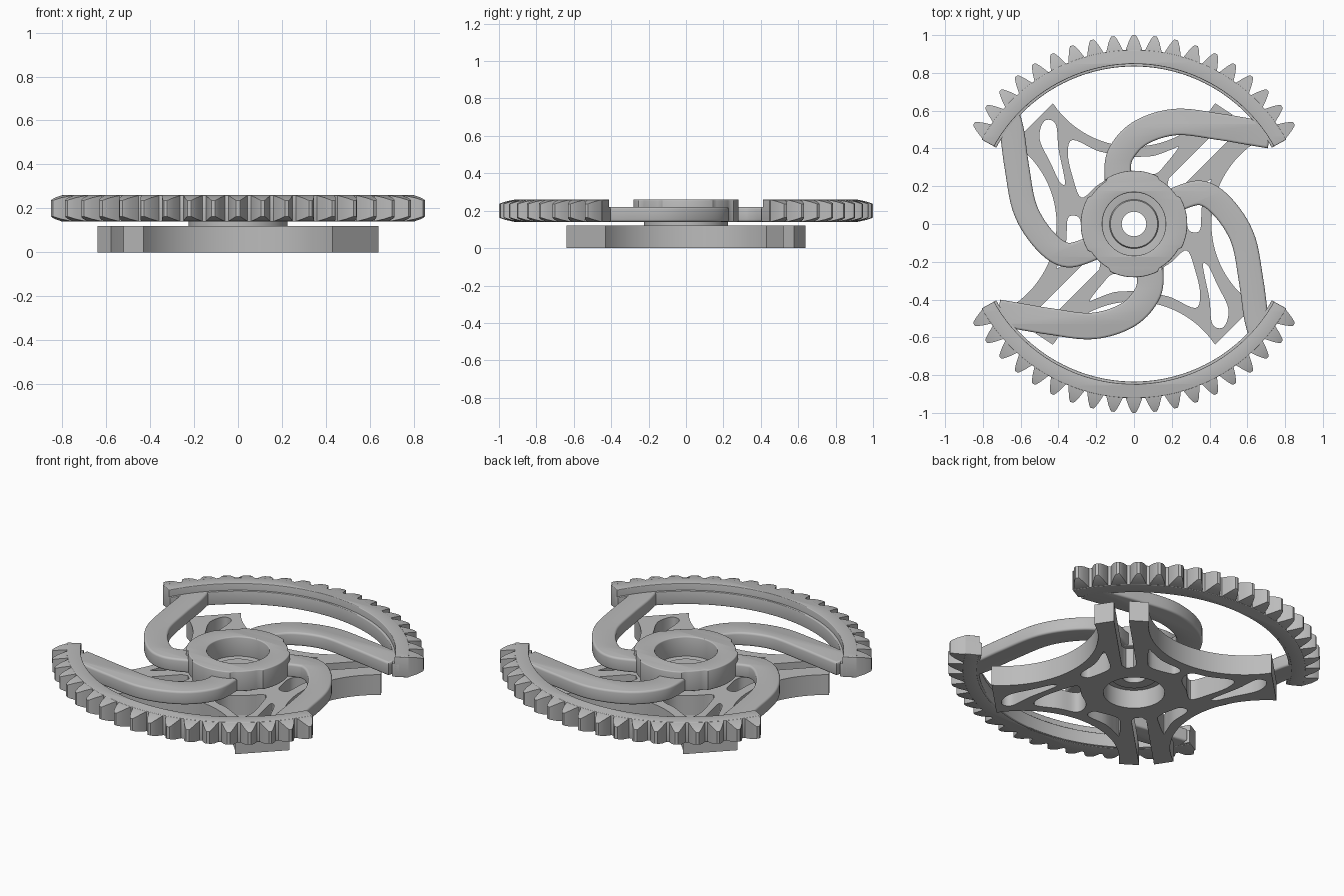
import bpy, bmesh
from math import pi, sin, cos, radians, hypot
from mathutils import Matrix, Vector

cube = bpy.data.objects.get("Cube")
if cube:
    bpy.data.objects.remove(cube)

grey = bpy.data.materials.new("plain_grey")
grey.use_nodes = True
grey.diffuse_color = (0.5, 0.5, 0.5, 1)
grey.node_tree.nodes["Principled BSDF"].inputs["Base Color"].default_value = (0.5, 0.5, 0.5, 1)


def finish(name, mesh, angle=35):
    obj = bpy.data.objects.new(name, mesh)
    bpy.context.collection.objects.link(obj)
    mesh.materials.clear()
    mesh.materials.append(grey)
    bpy.ops.object.select_all(action='DESELECT')
    obj.select_set(True)
    bpy.context.view_layer.objects.active = obj
    bpy.ops.object.shade_smooth_by_angle(angle=radians(angle))
    return obj


def plate(name, loops, z0, z1, bevel=0.0, turn=0.0):
    """Flat plate from closed outlines; inner outlines become holes."""
    curve = bpy.data.curves.new(name, 'CURVE')
    curve.dimensions = '2D'
    curve.fill_mode = 'BOTH'
    curve.extrude = (z1 - z0) / 2 - bevel
    curve.bevel_depth = bevel
    curve.bevel_resolution = 2
    curve.offset = -bevel
    for loop in loops:
        spline = curve.splines.new('POLY')
        spline.points.add(len(loop) - 1)
        for p, (x, y) in zip(spline.points, loop):
            p.co = (x, y, 0, 1)
        spline.use_cyclic_u = True
    temp = bpy.data.objects.new(name + "_temp", curve)
    bpy.context.collection.objects.link(temp)
    dg = bpy.context.evaluated_depsgraph_get()
    mesh = bpy.data.meshes.new_from_object(temp.evaluated_get(dg))
    bpy.data.objects.remove(temp)
    mesh.transform(Matrix.Translation((0, 0, (z0 + z1) / 2)) @ Matrix.Rotation(turn, 4, 'Z'))
    bm = bmesh.new()
    bm.from_mesh(mesh)
    bmesh.ops.remove_doubles(bm, verts=bm.verts, dist=1e-5)
    bmesh.ops.recalc_face_normals(bm, faces=bm.faces)
    bm.to_mesh(mesh)
    bm.free()
    return finish(name, mesh)


def arc(r, a0, a1, n, cx=0, cy=0):
    return [(cx + r * cos(a0 + (a1 - a0) * i / n), cy + r * sin(a0 + (a1 - a0) * i / n))
            for i in range(n + 1)]


def circle(r, n=64):
    return arc(r, 0, 2 * pi, n)[:-1]


def smooth(pts, closed=False, steps=8):
    """Catmull-Rom curve through the points."""
    v = [Vector(p) for p in pts]
    n = len(v)
    out = []
    for i in range(n if closed else n - 1):
        if closed:
            a, b, c, d = (v[(i + k) % n] for k in (-1, 0, 1, 2))
        else:
            a, b, c, d = (v[min(max(i + k, 0), n - 1)] for k in (-1, 0, 1, 2))
        for s in range(steps):
            t = s / steps
            p = 0.5 * (2 * b + (c - a) * t + (2 * a - 5 * b + 4 * c - d) * t * t
                       + (3 * b - a - 3 * c + d) * t ** 3)
            out.append((p.x, p.y))
    if not closed:
        out.append(tuple(v[-1]))
    return out


def strip(path, width):
    """Outline of constant width around a smooth path."""
    p = [Vector(q) for q in smooth(path)]
    left, right = [], []
    for i, q in enumerate(p):
        d = (p[min(i + 1, len(p) - 1)] - p[max(i - 1, 0)]).normalized()
        nrm = Vector((-d.y, d.x)) * width / 2
        left.append(tuple(q + nrm))
        right.append(tuple(q - nrm))
    return left + right[::-1]


def half_turn(loop):
    return [(-x, -y) for x, y in loop]


def swap(loop):
    return [(-y, -x) for x, y in loop]


# Lower star plate: four concave sides, two slotted tips, pockets with ribs
LOCK_R, LOCK_C = 0.517, 0.927
tip_half = 0.04


def star_outline():
    loop = []
    spread = 0.98
    for k in range(4):
        q = k * pi / 2
        side = arc(LOCK_R, -pi / 2 + spread, -pi / 2 - spread, 28, 0, LOCK_C)
        loop += [(x * cos(q) - y * sin(q), x * sin(q) + y * cos(q)) for x, y in side]
        # open slot in the tip that follows this side
        if k % 2:
            a = 3 * pi / 4 + q
            ux, uy = cos(a), sin(a)
            slot = [(0.778, -tip_half), (0.30, -tip_half), (0.27, -tip_half / 2),
                    (0.27, tip_half / 2), (0.30, tip_half), (0.778, tip_half)]
            loop += [(ux * s - uy * t, uy * s + ux * t) for s, t in slot]
    return loop


tip_pocket = [(-.475, .545), (-.415, .53), (-.40, .40), (-.375, .28),
              (-.365, .21), (-.395, .225), (-.44, .32), (-.50, .45)]
mid_pocket = [(-.325, .445), (-.2, .39), (-.1, .355), (-.11, .27),
              (-.2, .2), (-.28, .14), (-.325, .25), (-.35, .37)]
slot_pocket = [(-.03, .35), (.1, .36), (.2, .395), (.235, .405),
               (.17, .32), (.11, .265), (0, .28), (-.04, .3)]
pockets = [smooth(p, True, 5) for p in (tip_pocket, mid_pocket, slot_pocket, swap(slot_pocket))]
plate("star_plate", [star_outline(), circle(0.165)] + pockets + [half_turn(p) for p in pockets],
      0, 0.12)

# Stepped web and spacer joining the two layers, lathed around the axle hole
profile = [(.065, .10), (.125, .10), (.13, .11), (.17, .11), (.17, .119), (.225, .119),
           (.225, .145), (.17, .145), (.13, .14), (.125, .15), (.065, .15)]
bm = bmesh.new()
ring = [bm.verts.new((r, 0, z)) for r, z in profile]
edges = [bm.edges.new((ring[i - 1], ring[i])) for i in range(len(ring))]
bmesh.ops.spin(bm, geom=ring + edges, cent=(0, 0, 0), axis=(0, 0, 1),
               angle=2 * pi, steps=64, use_merge=True)
bmesh.ops.remove_doubles(bm, verts=bm.verts, dist=1e-5)
bmesh.ops.recalc_face_normals(bm, faces=bm.faces)
web_mesh = bpy.data.meshes.new("axle_web")
bm.to_mesh(web_mesh)
bm.free()
finish("axle_web", web_mesh)

# Upper hub with four shallow lobes
hub = []
for i in range(96):
    a = 2 * pi * i / 96
    r = 0.27 if cos(4 * (a - pi / 4)) > 0.5 else 0.282
    hub.append((r * cos(a), r * sin(a)))
plate("upper_hub", [hub, circle(0.168)], 0.14, 0.26, 0.006)

# Gear segments and curved spokes, each repeated after a half turn
pitch = 2 * pi / 56
a0, a1 = radians(29), radians(151)
long_path = [(-.085, .23), (-.075, .36), (.03, .48), (.22, .54), (.45, .515), (.60, .49), (.72, .47)]
side_path = [(.2, .12), (.35, .165), (.47, .09), (.575, -.075), (.62, -.3), (.645, -.48), (.67, -.58)]
# tooth sections: radius, half width, inset from both faces
sections = [(.90, .048, 0), (.925, .043, .002), (.966, .028, .011), (.992, .015, .02), (1.0, .008, .024)]


def teeth(name, turn):
    bm = bmesh.new()
    for k in range(-9, 10):
        rot = Matrix.Rotation(turn + k * pitch, 3, 'Z')
        prev = None
        for r, w, s in sections:
            y = (r * r - w * w) ** 0.5
            sec = [bm.verts.new(rot @ Vector(c)) for c in
                   ((-w, y, .14 + s), (w, y, .14 + s), (w, y, .26 - s), (-w, y, .26 - s))]
            if prev:
                for i in range(4):
                    bm.faces.new((prev[i - 1], prev[i], sec[i], sec[i - 1]))
            else:
                bm.faces.new(sec)
            prev = sec
        bm.faces.new(prev)
    bmesh.ops.recalc_face_normals(bm, faces=bm.faces)
    mesh = bpy.data.meshes.new(name)
    bm.to_mesh(mesh)
    bm.free()
    finish(name, mesh, 25)


for side, turn in (("back", 0), ("front", pi)):
    rim = arc(.922, a0, a1, 64) + arc(.847, a1, a0, 64)
    ledge = arc(.87, a0, a1, 64) + arc(.834, a1, a0, 64)
    plate(side + "_gear_rim", [rim], 0.14, 0.26, 0.004, turn)
    plate(side + "_rim_ledge", [ledge], 0.142, 0.22, 0.004, turn)
    teeth(side + "_gear_teeth", turn)
    plate(side + "_long_spoke", [strip(long_path, .14)], 0.141, 0.22, 0.012, turn)
    plate(side + "_side_spoke", [strip(side_path, .13)], 0.141, 0.22, 0.012, turn)
